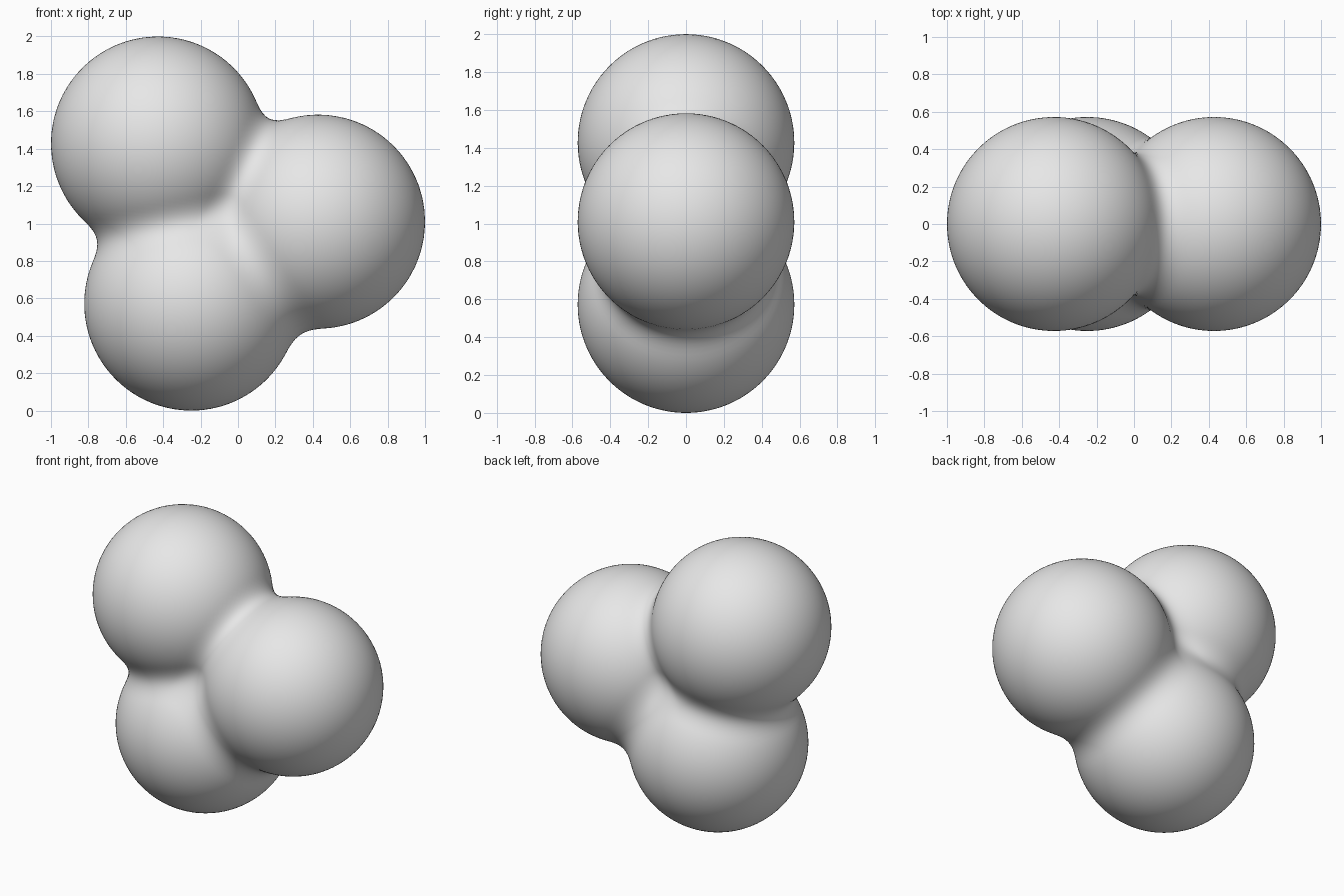
import bpy
import bmesh
from mathutils import Vector

cube = bpy.data.objects.get("Cube")
if cube:
    bpy.data.objects.remove(cube, do_unlink=True)

# Three equal lobes that melt into one another
RADIUS = 0.572
BLEND = 0.15
LOBES = [Vector((-0.428, 0, 1.428)), Vector((0.428, 0, 1.01)), Vector((-0.25, 0, 0.572))]
CORE = Vector((-0.09, 0, 1.0))


def distance(p):
    """Signed distance to the softly joined lobes."""
    result = (p - LOBES[0]).length - RADIUS
    for centre in LOBES[1:]:
        d = (p - centre).length - RADIUS
        h = max(BLEND - abs(result - d), 0) / BLEND
        result = min(result, d) - h * h * BLEND / 4
    return result


def surface_point(direction):
    """Find the skin along a ray from the core by bisection."""
    low, high = 0.0, 2.0
    for _ in range(24):
        mid = (low + high) / 2
        if distance(CORE + direction * mid) < 0:
            low = mid
        else:
            high = mid
    return CORE + direction * low


# Grow a sphere outward from the core onto the blended skin
bm = bmesh.new()
bmesh.ops.create_icosphere(bm, subdivisions=6, radius=1)
for v in bm.verts:
    v.co = surface_point(v.co.normalized())
bmesh.ops.recalc_face_normals(bm, faces=bm.faces)
for f in bm.faces:
    f.smooth = True

mesh = bpy.data.meshes.new("fused_lobes")
bm.to_mesh(mesh)
bm.free()
body = bpy.data.objects.new("fused_lobes", mesh)
bpy.context.collection.objects.link(body)

# Plain light grey skin
grey = bpy.data.materials.new("light_grey")
grey.use_nodes = True
colour = (0.8, 0.8, 0.8, 1)
grey.diffuse_color = colour
grey.node_tree.nodes["Principled BSDF"].inputs["Base Color"].default_value = colour
mesh.materials.append(grey)
